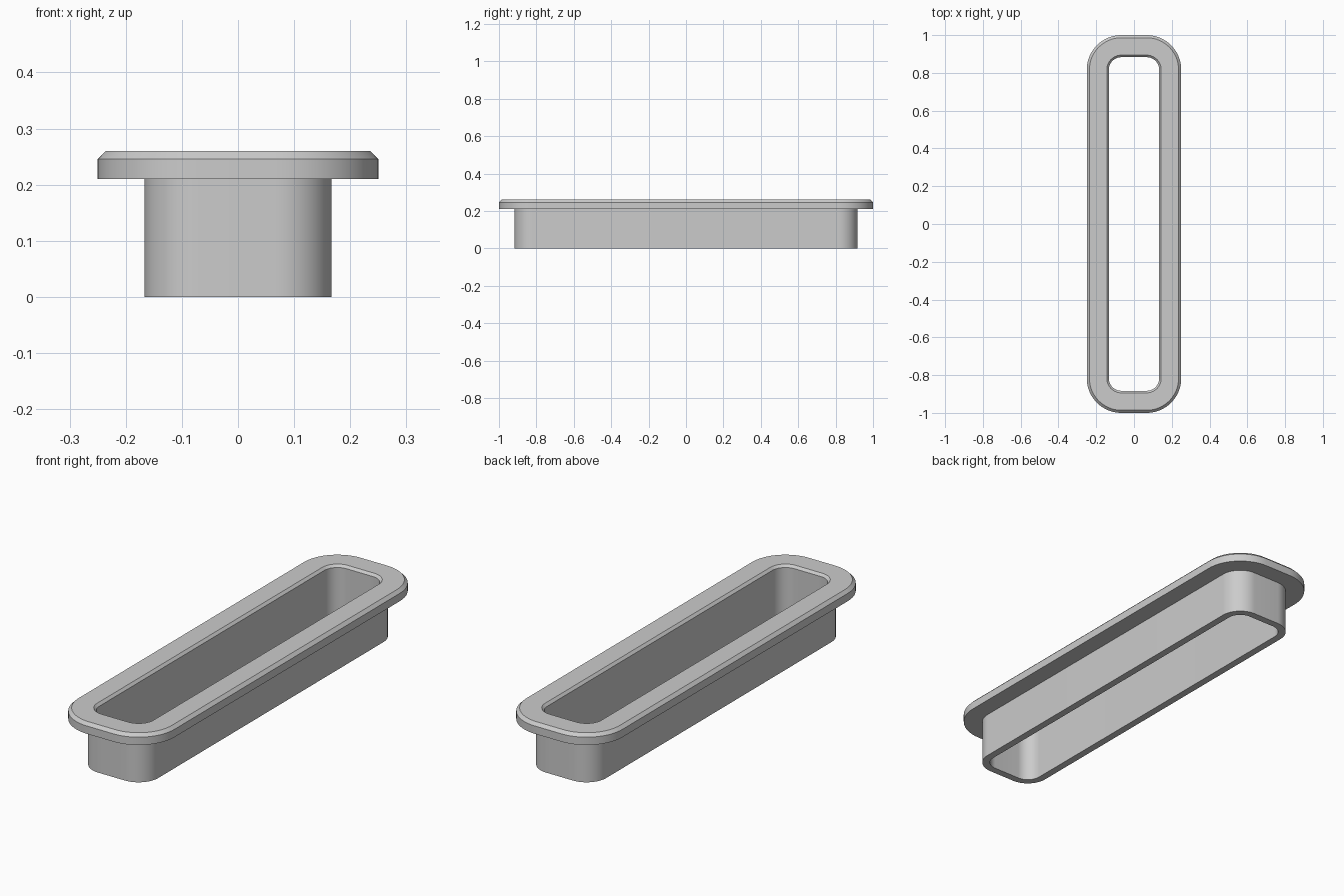
import bpy, bmesh, math

cube = bpy.data.objects.get("Cube")
if cube:
    bpy.data.objects.remove(cube, do_unlink=True)

# Plain grey finish
grey = bpy.data.materials.new("plain_grey")
grey.use_nodes = True
colour = (0.6, 0.6, 0.6, 1)
grey.diffuse_color = colour
grey.node_tree.nodes["Principled BSDF"].inputs["Base Color"].default_value = colour

# Corner arc centres shared by every rounded outline
CORE_X, CORE_Y = 0.067, 0.817
STEPS = 16


def outline(bm, radius, z):
    """Rounded rectangle at the given distance around the core corners."""
    ring = []
    for q, (sx, sy) in enumerate([(1, 1), (-1, 1), (-1, -1), (1, -1)]):
        for i in range(STEPS + 1):
            a = (q + i / STEPS) * math.pi / 2
            ring.append(bm.verts.new((sx * CORE_X + radius * math.cos(a),
                                      sy * CORE_Y + radius * math.sin(a), z)))
    return ring


# Closed wall section: (corner radius, height), from the outer foot round to the inner foot
section = [
    (0.100, 0.0), (0.100, 0.21),                 # sleeve outside
    (0.183, 0.21), (0.183, 0.246),               # flange underside and rim
    (0.169, 0.26), (0.077, 0.26),                # bevel and top face
    (0.066, 0.249), (0.066, 0.0),                # inner bevel and sleeve inside
]

bm = bmesh.new()
rings = [outline(bm, r, z) for r, z in section]
for k, ring in enumerate(rings):
    above = rings[(k + 1) % len(rings)]
    for i in range(len(ring)):
        j = (i + 1) % len(ring)
        bm.faces.new((ring[i], ring[j], above[j], above[i]))
bmesh.ops.recalc_face_normals(bm, faces=bm.faces)

mesh = bpy.data.meshes.new("flanged_sleeve")
bm.to_mesh(mesh)
bm.free()
mesh.materials.append(grey)
sleeve = bpy.data.objects.new("flanged_sleeve", mesh)
bpy.context.collection.objects.link(sleeve)

# Round corners shade smooth, bevel edges stay sharp
bpy.ops.object.select_all(action='DESELECT')
sleeve.select_set(True)
bpy.context.view_layer.objects.active = sleeve
bpy.ops.object.shade_smooth_by_angle(angle=math.radians(30))
